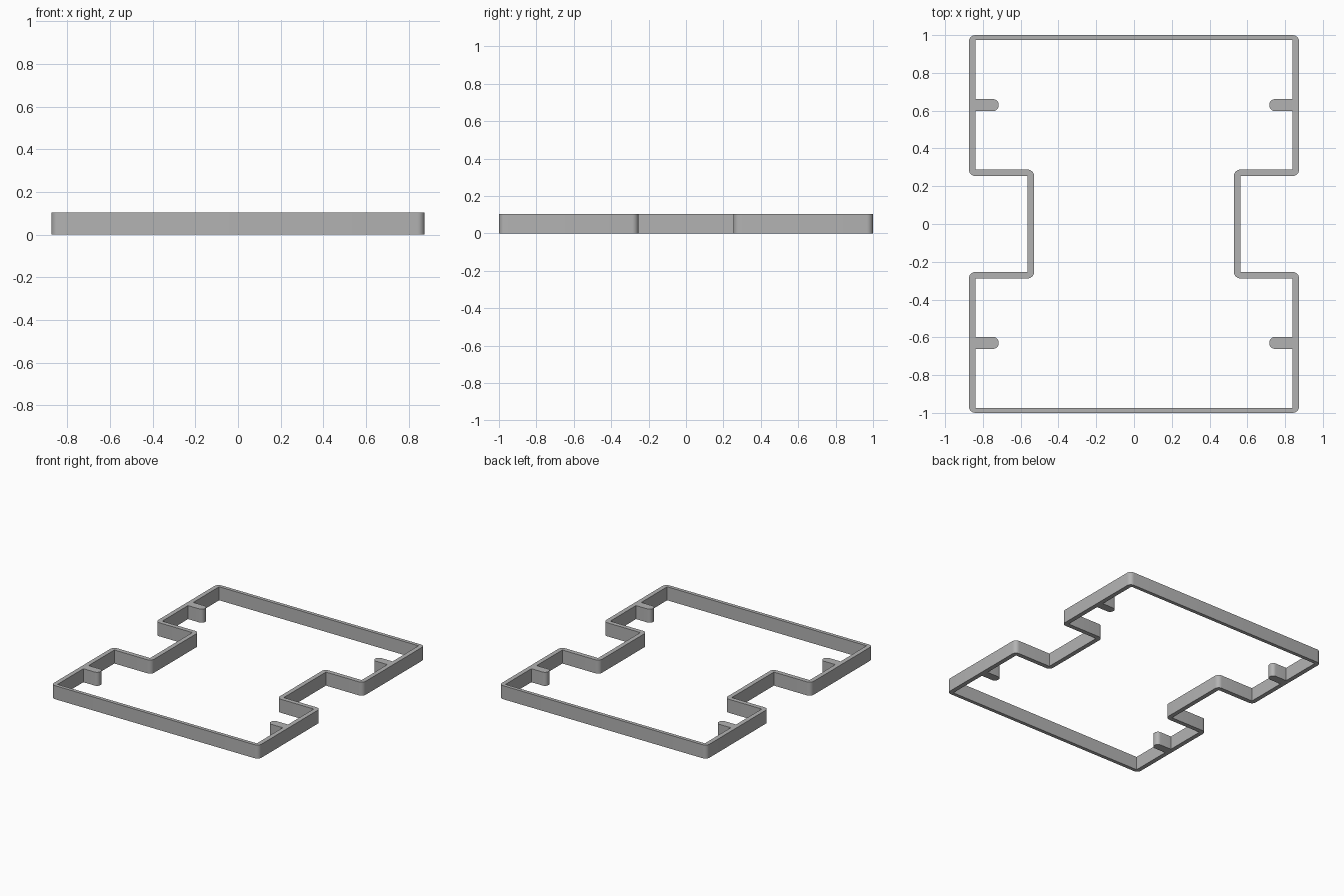
import bpy, bmesh, math
from mathutils import Vector

if "Cube" in bpy.data.objects:
    bpy.data.objects.remove(bpy.data.objects["Cube"])

HEIGHT = 0.103
R = 0.034        # rounding of the wall's convex corners
R_TAB = 0.028    # rounding of the tab tips

# Quarter outlines (x, y, corner radius), anticlockwise in the +x +y quadrant
OUTER = [(0.563, 0.254, 0), (0.874, 0.254, R), (0.874, 1.0, R)]
INNER = [(0.529, 0.288, R), (0.84, 0.288, 0),
         (0.84, 0.598, 0), (0.717, 0.598, R_TAB),
         (0.717, 0.661, R_TAB), (0.84, 0.661, 0), (0.84, 0.973, 0)]


def mirrored(quarter):
    """Complete a quarter outline across both axes."""
    half = quarter + [(-x, y, r) for x, y, r in reversed(quarter)]
    return half + [(x, -y, r) for x, y, r in reversed(half)]


def rounded(corners, steps=6):
    """Replace each right-angled corner that has a radius by an arc."""
    points = []
    for i, (x, y, r) in enumerate(corners):
        p = Vector((x, y, 0))
        if not r:
            points.append(p)
            continue
        before = Vector((*corners[i - 1][:2], 0))
        after = Vector((*corners[(i + 1) % len(corners)][:2], 0))
        a, b = (before - p).normalized(), (after - p).normalized()
        centre = p + (a + b) * r
        for k in range(steps + 1):
            t = math.pi / 2 * k / steps
            points.append(centre - b * r * math.cos(t) - a * r * math.sin(t))
    return points


def add_loop(bm, points):
    verts = [bm.verts.new(p) for p in points]
    return [bm.edges.new((verts[i - 1], verts[i])) for i in range(len(verts))]


# Frame wall with its four inward tabs, as one extruded solid
bm = bmesh.new()
edges = []
for quarter in (OUTER, INNER):
    edges += add_loop(bm, rounded(mirrored(quarter)))
bmesh.ops.triangle_fill(bm, edges=edges, use_beauty=True)
extruded = bmesh.ops.extrude_face_region(bm, geom=bm.faces[:], use_keep_orig=True)
top = [g for g in extruded["geom"] if isinstance(g, bmesh.types.BMVert)]
bmesh.ops.translate(bm, verts=top, vec=(0, 0, HEIGHT))
bmesh.ops.recalc_face_normals(bm, faces=bm.faces[:])

mesh = bpy.data.meshes.new("frame_with_tabs")
bm.to_mesh(mesh)
bm.free()
frame = bpy.data.objects.new("frame_with_tabs", mesh)
bpy.context.collection.objects.link(frame)

# Plain grey
grey = bpy.data.materials.new("grey")
grey.diffuse_color = (0.45, 0.45, 0.45, 1)
grey.use_nodes = True
grey.node_tree.nodes["Principled BSDF"].inputs["Base Color"].default_value = grey.diffuse_color
mesh.materials.append(grey)

# Smooth rounded corners, sharp rims
bpy.context.view_layer.objects.active = frame
frame.select_set(True)
bpy.ops.object.shade_smooth_by_angle(angle=math.radians(30))
